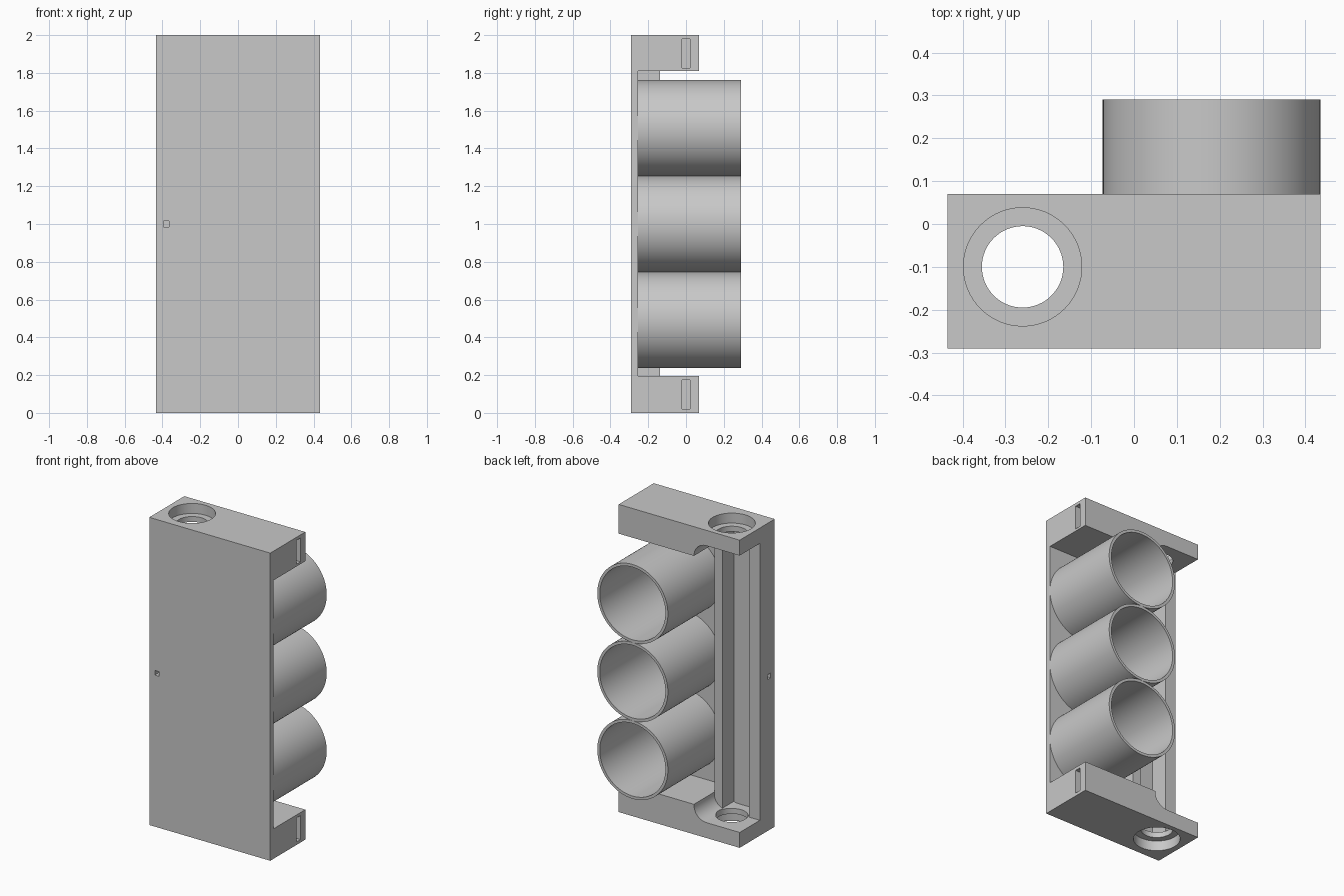
import bpy, bmesh, math

if "Cube" in bpy.data.objects:
    bpy.data.objects.remove(bpy.data.objects["Cube"], do_unlink=True)

grey = bpy.data.materials.new("light_grey")
grey.use_nodes = True
colour = (0.58, 0.58, 0.58, 1)
grey.diffuse_color = colour
grey.node_tree.nodes["Principled BSDF"].inputs["Base Color"].default_value = colour


def prism(name, profile, axis, start, end):
    """Extrude a 2D profile along an axis; the profile uses the other two axes in order."""
    bm = bmesh.new()
    verts = []
    for p in profile:
        co = list(p)
        co.insert(axis, start)
        verts.append(bm.verts.new(co))
    face = bm.faces.new(verts)
    out = bmesh.ops.extrude_face_region(bm, geom=[face])
    move = [0, 0, 0]
    move[axis] = end - start
    bmesh.ops.translate(bm, vec=move, verts=[v for v in out["geom"] if isinstance(v, bmesh.types.BMVert)])
    bmesh.ops.recalc_face_normals(bm, faces=bm.faces)
    mesh = bpy.data.meshes.new(name)
    bm.to_mesh(mesh)
    bm.free()
    mesh.materials.append(grey)
    obj = bpy.data.objects.new(name, mesh)
    bpy.context.collection.objects.link(obj)
    return obj


def box(name, x0, x1, y0, y1, z0, z1):
    return prism(name, [(x0, y0), (x1, y0), (x1, y1), (x0, y1)], 2, z0, z1)


def circle(a, b, r, n=64):
    return [(a + r * math.cos(math.tau * i / n), b + r * math.sin(math.tau * i / n)) for i in range(n)]


def activate(obj):
    bpy.ops.object.select_all(action="DESELECT")
    obj.select_set(True)
    bpy.context.view_layer.objects.active = obj


def combine(target, tool, operation="DIFFERENCE"):
    """Apply a boolean and discard its tool."""
    activate(target)
    mod = target.modifiers.new("combine", "BOOLEAN")
    mod.operation = operation
    mod.solver = "EXACT"
    mod.object = tool
    bpy.ops.object.modifier_apply(modifier=mod.name)
    bpy.data.objects.remove(tool, do_unlink=True)


def smooth(obj):
    activate(obj)
    bpy.ops.object.shade_smooth_by_angle(angle=math.radians(30))


W, FRONT, FLOOR, BACK = 0.435, -0.29, -0.255, 0.07
HOLE = (-0.26, -0.10)

# Plate with a block at each end
frame = prism("frame", [(FRONT, 0), (BACK, 0), (BACK, 0.195), (FLOOR, 0.195),
                        (FLOOR, 1.81), (BACK, 1.81), (BACK, 2), (FRONT, 2)], 0, -W, W)

for top in (False, True):
    def height(z):
        return 2 - z if top else z

    # Rounded notch on the inner side of the block
    arc = [(-0.196 + 0.09 * math.cos(a), height(0.19 - 0.09 * math.sin(a)))
           for a in (math.radians(90 * i / 12) for i in range(13))]
    notch = arc + [(-0.6, height(0.1)), (-0.6, height(0.3)), (-0.106, height(0.3))]
    combine(frame, prism("notch_cutter", notch, 1, FLOOR, 0.2))

    # Stepped round hole
    combine(frame, prism("hole_cutter", circle(*HOLE, 0.095), 2, height(-0.1), height(0.3)))
    combine(frame, prism("bore_cutter", circle(*HOLE, 0.138), 2, height(-0.1), height(0.065)))

    # Slot in the side of the block
    z0, z1 = sorted((height(0.02), height(0.175)))
    combine(frame, box("slot_cutter", W - 0.05, 0.6, -0.02, 0.02, z0, z1))

# Two upright rails beside the rod channel
for x0, x1 in ((-W, -0.358), (-0.165, -0.108)):
    combine(frame, box("rail", x0, x1, -0.275, -0.137, 0.09, 1.91), "UNION")

# Small square passage from the front to the side
combine(frame, box("passage_cutter", -0.395, -0.365, -0.4, -0.215, 0.985, 1.015))
combine(frame, box("passage_cutter", -0.6, -0.38, -0.245, -0.215, 0.985, 1.015))
smooth(frame)

# Three stacked round holders
for i, name in enumerate(("lower_tube", "middle_tube", "upper_tube")):
    z = 1 + (i - 1) * 0.508
    tube = prism(name, circle(0.181, z, 0.254, 96), 1, FLOOR - 0.005, 0.29)
    combine(tube, prism("tube_cutter", circle(0.181, z, 0.236, 96), 1, -0.4, 0.4))
    smooth(tube)
